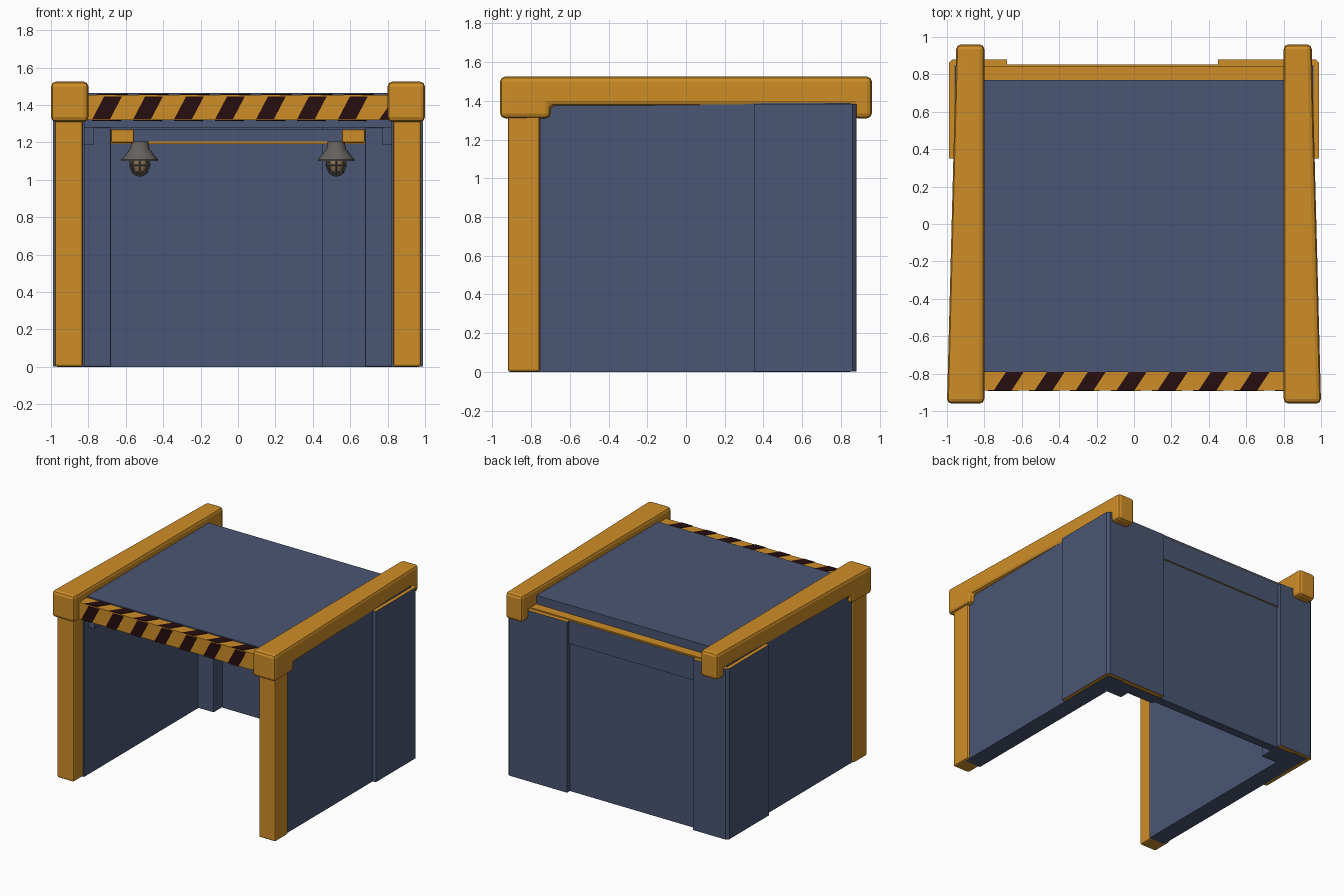
import bpy, bmesh, math
from mathutils import Vector

if "Cube" in bpy.data.objects:
    bpy.data.objects.remove(bpy.data.objects["Cube"])

def material(name, rgb):
    m = bpy.data.materials.new(name)
    m.diffuse_color = (*rgb, 1)
    m.use_nodes = True
    m.node_tree.nodes["Principled BSDF"].inputs["Base Color"].default_value = m.diffuse_color
    return m

YELLOW = material("yellow_paint", (0.62, 0.27, 0.02))
BLUE = material("slate_blue", (0.068, 0.092, 0.172))
BLACK = material("stripe_black", (0.02, 0.004, 0.005))
GREY = material("lamp_grey", (0.13, 0.12, 0.11))
GLASS = material("lamp_glass", (0.30, 0.19, 0.11))

def finish(name, bm, mat, bevel=0, cap_mat=None):
    bmesh.ops.recalc_face_normals(bm, faces=bm.faces)
    me = bpy.data.meshes.new(name)
    me.materials.append(mat)
    if cap_mat:  # top and bottom faces take the second colour
        me.materials.append(cap_mat)
        bm.normal_update()
        for f in bm.faces:
            f.material_index = int(abs(f.normal.z) > 0.9)
    bm.to_mesh(me)
    bm.free()
    ob = bpy.data.objects.new(name, me)
    bpy.context.collection.objects.link(ob)
    if bevel:
        b = ob.modifiers.new("bevel", 'BEVEL')
        b.width, b.segments, b.limit_method = bevel, 2, 'ANGLE'
    return ob

def prism(name, pts, axis, a, b, mat, bevel=0, cap_mat=None):
    """Extrude a 2D outline along an axis (0=x, 1=y, 2=z) from a to b."""
    def place(p, d):
        v = list(p)
        v.insert(axis, d)
        return v
    bm = bmesh.new()
    lo = [bm.verts.new(place(p, a)) for p in pts]
    hi = [bm.verts.new(place(p, b)) for p in pts]
    bm.faces.new(lo)
    bm.faces.new(hi)
    n = len(pts)
    for i in range(n):
        j = (i + 1) % n
        bm.faces.new((lo[i], lo[j], hi[j], hi[i]))
    return finish(name, bm, mat, bevel, cap_mat)

def box(name, x0, x1, y0, y1, z0, z1, mat, bevel=0, cap_mat=None):
    return prism(name, [(x0, y0), (x1, y0), (x1, y1), (x0, y1)], 2, z0, z1, mat, bevel, cap_mat)

def lathe(name, profile, loc, mat, seg=16):
    bm = bmesh.new()
    vs = [bm.verts.new((r, 0, z)) for r, z in profile]
    es = [bm.edges.new(e) for e in zip(vs, vs[1:])]
    bmesh.ops.spin(bm, geom=vs + es, axis=(0, 0, 1), cent=(0, 0, 0),
                   angle=2 * math.pi, steps=seg, use_duplicate=False)
    bmesh.ops.remove_doubles(bm, verts=bm.verts, dist=1e-4)
    ob = finish(name, bm, mat)
    ob.location = loc
    return ob

# Roof slab and back wall
box("roof", -0.82, 0.82, -0.79, 0.77, 1.28, 1.465, BLUE)
box("back_wall", -0.92, 0.92, 0.77, 0.84, 0, 1.38, BLUE)
box("back_lintel", -0.70, 0.47, 0.82, 0.852, 1.2, 1.385, BLUE, 0, YELLOW)
box("back_top_ledge", -0.82, 0.82, 0.76, 0.845, 1.37, 1.395, YELLOW)
box("inner_wall_plate", 0.45, 0.70, 0.745, 0.78, 0, 1.28, BLUE)
box("inner_lintel", -0.68, 0.68, 0.70, 0.78, 1.205, 1.27, BLUE)
box("inner_lintel_trim", -0.68, 0.68, 0.70, 0.78, 1.193, 1.205, YELLOW)

# Yellow side beam outline with hanging ends (y, z)
beam = [(-0.96, 1.31), (-0.70, 1.31), (-0.70, 1.375), (0.86, 1.375),
        (0.86, 1.31), (0.96, 1.31), (0.96, 1.525), (-0.96, 1.525)]

for s, side in ((-1, "left"), (1, "right")):
    # Side wall and inner corner pillar
    box(side + "_wall", s * 0.82, s * 0.96, -0.80, 0.85, 0, 1.39, BLUE)
    box(side + "_inner_pillar", s * 0.68, s * 0.90, 0.66, 0.80, 0, 1.28, BLUE, 0.008)
    # Raised L-shaped corner cladding, yellow on its cut ends
    xi = 0.45 if s > 0 else 0.68
    corner = [(0.99, 0.35), (0.99, 0.86), (0.97, 0.88), (xi, 0.88),
              (xi, 0.83), (0.94, 0.83), (0.94, 0.35)]
    prism(side + "_corner_cladding", [(s * x, y) for x, y in corner], 2,
          0.002, 1.385, BLUE, 0, YELLOW)
    # Front post and small blue bracket behind it
    box(side + "_front_post", s * 0.83, s * 0.978, -0.92, -0.755, 0, 1.34, YELLOW, 0.012)
    box(side + "_bracket", s * 0.77, s * 0.84, -0.74, -0.66, 1.19, 1.29, BLUE)
    # Side beam, narrowing to the rear on its outer face
    ob = prism(side + "_top_beam", beam, 0, s * 0.80, s * 1.0, YELLOW, 0.025)
    for v in ob.data.vertices:
        if abs(v.co.x) > 0.9:
            v.co.x = s * (0.975 - 0.026 * v.co.y)
    # Lamp: mount, shade, glass and wire cage
    x = s * 0.525
    box(side + "_lamp_mount", s * 0.555, s * 0.68, 0.58, 0.72, 1.198, 1.27, YELLOW, 0.01)
    loc = (x, 0.64, 0)
    lathe(side + "_lamp_shade", [(0, 1.205), (0.045, 1.205), (0.052, 1.165), (0.097, 1.11),
                                 (0.097, 1.10), (0.05, 1.11), (0, 1.11)], loc, GREY)
    bulb = [(0.045, 1.12), (0.047, 1.08), (0.036, 1.045), (0.018, 1.028), (0, 1.024)]
    lathe(side + "_lamp_glass", bulb, loc, GLASS)
    cage = lathe(side + "_lamp_cage", [(r * 1.12, z - 0.003) for r, z in bulb], loc, GREY, 8)
    w = cage.modifiers.new("wire", 'WIREFRAME')
    w.thickness = 0.008

# Striped front beam
Y0, Y1, Z0, Z1 = -0.89, -0.78, 1.32, 1.455
box("front_beam", -0.82, 0.82, Y0, Y1, Z0, Z1, YELLOW)

def stripe(cx, lo, hi):
    """Slanted parallelogram between two levels."""
    return [(cx - 0.08, lo), (cx + 0.015, lo), (cx + 0.08, hi), (cx - 0.015, hi)]

for i in range(8):
    cx = -0.70 + 0.219 * i
    if i < 7:
        prism("front_stripe", stripe(cx, Z0 + 0.003, Z1 - 0.008), 1, Y0 - 0.004, Y0 + 0.001, BLACK)
        prism("top_stripe", stripe(cx + 0.03, Y0, Y1 - 0.012), 2, Z1 - 0.001, Z1 + 0.004, BLACK)
        prism("under_stripe", stripe(cx, Y0, Y1), 2, Z0 - 0.004, Z0 + 0.001, BLACK)
    else:  # last stripe is cut off by the side beam
        prism("front_stripe", [(0.755, Z0 + 0.003), (0.81, Z0 + 0.003), (0.81, 1.40)],
              1, Y0 - 0.004, Y0 + 0.001, BLACK)

# Smooth the lathed lamp parts while keeping their edges
bpy.ops.object.select_all(action='DESELECT')
for ob in bpy.data.objects:
    if "lamp_shade" in ob.name or "lamp_glass" in ob.name:
        ob.select_set(True)
        bpy.context.view_layer.objects.active = ob
bpy.ops.object.shade_smooth_by_angle(angle=math.radians(35))
